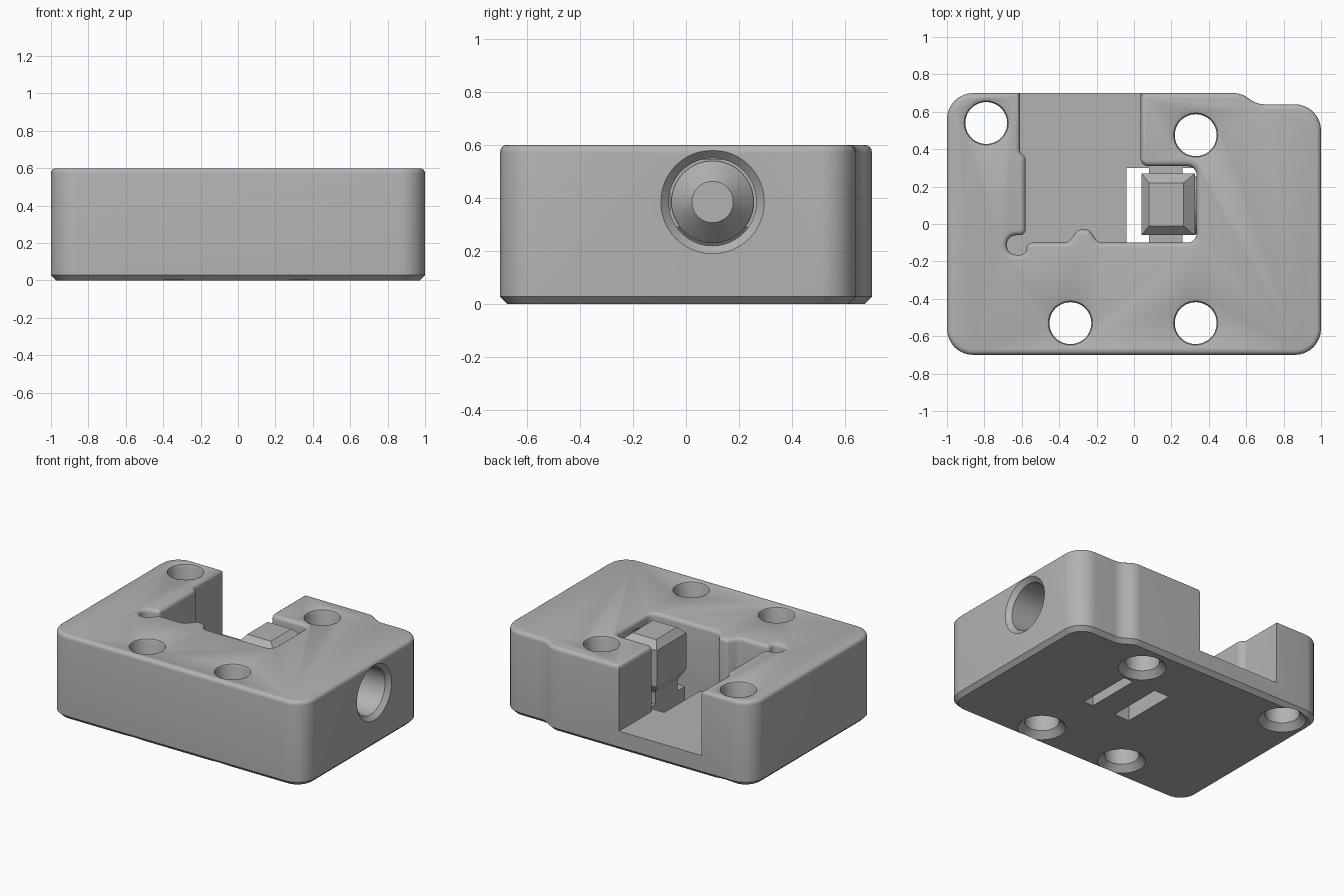
import bpy, bmesh, math
from mathutils import Vector, Matrix

if "Cube" in bpy.data.objects:
    bpy.data.objects.remove(bpy.data.objects["Cube"])

grey = bpy.data.materials.new("plain grey")
grey.diffuse_color = (0.45, 0.45, 0.45, 1)
grey.use_nodes = True
grey.node_tree.nodes["Principled BSDF"].inputs["Base Color"].default_value = grey.diffuse_color


def make(name, bm):
    bmesh.ops.recalc_face_normals(bm, faces=bm.faces)
    me = bpy.data.meshes.new(name)
    bm.to_mesh(me)
    bm.free()
    ob = bpy.data.objects.new(name, me)
    bpy.context.collection.objects.link(ob)
    me.materials.append(grey)
    return ob


def rounded(points, seg=8):
    """Closed polygon of (x, y, radius) with every corner rounded."""
    out = []
    for i, (x, y, r) in enumerate(points):
        p = Vector((x, y))
        a = (Vector(points[i - 1][:2]) - p).normalized()
        b = (Vector(points[(i + 1) % len(points)][:2]) - p).normalized()
        if r == 0:
            out.append(p)
            continue
        half = a.angle(b) / 2
        c = p + (a + b).normalized() * (r / math.sin(half))
        s = p + a * (r / math.tan(half)) - c
        e = p + b * (r / math.tan(half)) - c
        turn = math.atan2(s.x * e.y - s.y * e.x, s.dot(e))
        for k in range(seg + 1):
            out.append(c + Matrix.Rotation(turn * k / seg, 2) @ s)
    return out


def loft(name, rings):
    """Skin between rings with equal point counts, capped at both ends."""
    bm = bmesh.new()
    rows = [[bm.verts.new(p) for p in ring] for ring in rings]
    n = len(rows[0])
    for lo, hi in zip(rows, rows[1:]):
        for i in range(n):
            bm.faces.new((lo[i], lo[(i + 1) % n], hi[(i + 1) % n], hi[i]))
    bm.faces.new(rows[0])
    bm.faces.new(rows[-1])
    return make(name, bm)


def prism(name, outline, z0, z1):
    return loft(name, [[(p[0], p[1], z) for p in outline] for z in (z0, z1)])


def box_ring(z, x0, x1, y0, y1):
    return [(x0, y0, z), (x1, y0, z), (x1, y1, z), (x0, y1, z)]


def turned(name, profile, place, n=48):
    """Round part from (radius, height) pairs; place maps (u, v, h) to space."""
    return loft(name, [[place(r * math.cos(math.tau * i / n), r * math.sin(math.tau * i / n), h)
                        for i in range(n)] for r, h in profile])


def cut(ob, cutter):
    cutter.hide_render = True
    m = ob.modifiers.new("cut", 'BOOLEAN')
    m.operation, m.solver, m.object = 'DIFFERENCE', 'EXACT', cutter
    bpy.context.view_layer.objects.active = ob
    bpy.ops.object.modifier_apply(modifier=m.name)
    bpy.data.objects.remove(cutter)


def soften(ob, z, offset, segments):
    """Bevel all edges bordering the flat face at height z."""
    bm = bmesh.new()
    bm.from_mesh(ob.data)
    bmesh.ops.remove_doubles(bm, verts=bm.verts, dist=0.0005)
    edges = [e for e in bm.edges if all(abs(v.co.z - z) < 1e-4 for v in e.verts)
             and any(abs(f.normal.z) < 0.5 for f in e.link_faces)]
    bmesh.ops.bevel(bm, geom=edges, offset=offset, segments=segments, profile=0.5,
                    affect='EDGES', clamp_overlap=False)
    bm.to_mesh(ob.data)
    bm.free()


# Housing block with a stepped back edge
TOP, FLOOR = 0.6, 0.14
body = prism("housing", rounded([
    (-1, -0.7, 0.14), (1, -0.7, 0.14), (1, 0.64, 0.14),
    (0.66, 0.64, 0.13), (0.57, 0.7, 0.13), (-1, 0.7, 0.14)]), 0, TOP)

# Open pocket with corner relief and a small bump in its front wall
cut(body, prism("pocket_cutter", rounded([
    (-0.61, 0.9, 0), (-0.61, 0.385, 0.03), (-0.58, 0.355, 0.03),
    (-0.58, -0.06, 0.03), (-0.68, -0.06, 0.05), (-0.68, -0.165, 0.05),
    (-0.575, -0.165, 0.033), (-0.575, -0.1, 0.03),
    (-0.35, -0.1, 0.05), (-0.30, -0.03, 0.035), (-0.24, -0.03, 0.035), (-0.19, -0.1, 0.05),
    (0.335, -0.1, 0.05), (0.335, 0.31, 0.05), (0.035, 0.31, 0.04), (0.035, 0.9, 0)], 6),
    FLOOR, 0.8))
soften(body, TOP, 0.027, 4)
soften(body, 0, 0.028, 1)

# Screw holes: eased at the top, countersunk underneath
for x, y in [(-0.79, 0.54), (0.33, 0.475), (-0.34, -0.53), (0.33, -0.53)]:
    prof = [(0.165, -0.01), (0.155, 0), (0.112, 0.043), (0.112, TOP - 0.02),
            (0.118, TOP - 0.006), (0.132, TOP), (0.132, TOP + 0.05)]
    cut(body, turned("screw_cutter", prof, lambda u, v, h, x=x, y=y: (x + u, y + v, h)))

# Side bore with chamfered mouth, opening into the pocket
BY, BZ = 0.1, 0.385


def sideways(u, v, h):
    return (h, BY + u, BZ + v)


cut(body, turned("bore_cutter", [(0.165, 0.3), (0.165, 0.97), (0.195, 1), (0.205, 1.01)], sideways))

# Floor slots on both sides of the post
for x0, x1 in [(-0.04, 0.08), (0.26, 0.335)]:
    cut(body, loft("slot_cutter", [box_ring(z, x0, x1, -0.1, 0.3) for z in (-0.1, 0.2)]))

# Post with a wider, chamfered head
post = loft("post", [
    box_ring(0.1, 0.08, 0.26, -0.02, 0.23),
    box_ring(0.22, 0.08, 0.26, -0.02, 0.23),
    box_ring(0.29, 0.04, 0.325, -0.06, 0.27),
    box_ring(0.545, 0.04, 0.325, -0.06, 0.27),
    box_ring(0.595, 0.08, 0.265, -0.01, 0.22)])

# Tapered peg facing the bore
peg = turned("peg", [(0.155, 0.31), (0.155, 0.335), (0.078, 0.42)], sideways)

for ob in (body, peg):
    bpy.ops.object.select_all(action='DESELECT')
    ob.select_set(True)
    bpy.context.view_layer.objects.active = ob
    bpy.ops.object.shade_smooth_by_angle(angle=math.radians(30))
